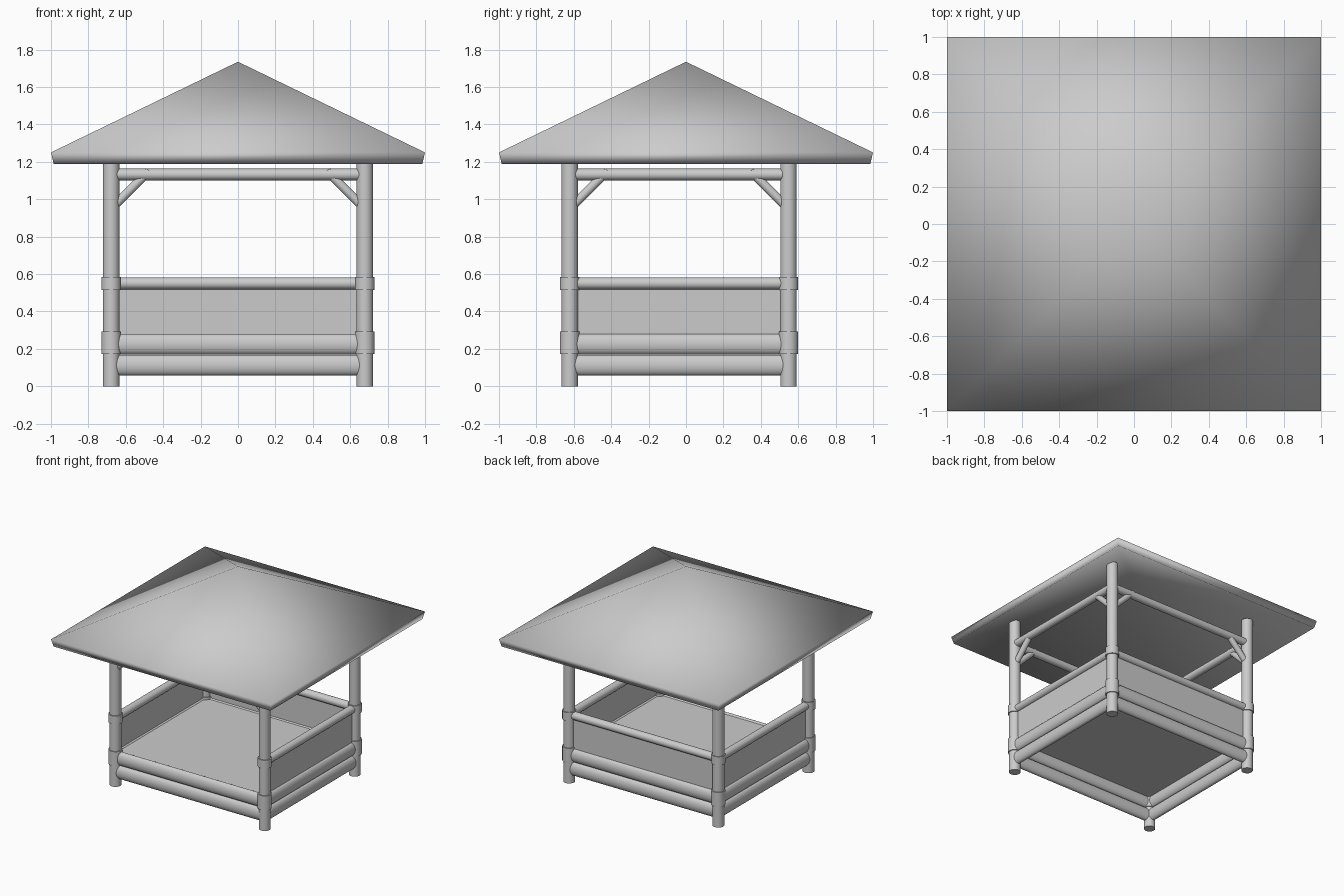
import bpy, bmesh, math
from mathutils import Vector

if "Cube" in bpy.data.objects:
    bpy.data.objects.remove(bpy.data.objects["Cube"])

PX, YF, YB = 0.678, -0.622, 0.548   # post positions
POST_R, GAP = 0.044, 0.028          # rails stop just inside the post surface


def finish(name, bm, smooth=True):
    me = bpy.data.meshes.new(name)
    bm.to_mesh(me)
    bm.free()
    ob = bpy.data.objects.new(name, me)
    bpy.context.collection.objects.link(ob)
    if smooth:
        bpy.ops.object.select_all(action='DESELECT')
        ob.select_set(True)
        bpy.context.view_layer.objects.active = ob
        bpy.ops.object.shade_smooth_by_angle(angle=math.radians(40))
    return ob


def pole(name, a, b, r, sides=32, flat=1.0):
    """Round bar from a to b; flat squeezes its horizontal depth."""
    a, b = Vector(a), Vector(b)
    bm = bmesh.new()
    bmesh.ops.create_cone(bm, cap_ends=True, segments=sides, radius1=r, radius2=r, depth=(b - a).length)
    bmesh.ops.scale(bm, vec=(flat, 1, 1), verts=bm.verts)
    rot = (b - a).to_track_quat('Z', 'Y').to_matrix().to_4x4()
    bmesh.ops.transform(bm, matrix=rot, verts=bm.verts)
    bmesh.ops.translate(bm, vec=(a + b) / 2, verts=bm.verts)
    return finish(name, bm)


def box(name, lo, hi):
    lo, hi = Vector(lo), Vector(hi)
    bm = bmesh.new()
    bmesh.ops.create_cube(bm, size=1)
    bmesh.ops.scale(bm, vec=hi - lo, verts=bm.verts)
    bmesh.ops.translate(bm, vec=(lo + hi) / 2, verts=bm.verts)
    return finish(name, bm, smooth=False)


# Hollow pyramid roof with a thin shell
bm = bmesh.new()
apex = bm.verts.new((0, 0, 1.735))
eave = [bm.verts.new((x, y, 1.25)) for x, y in ((-1, -1), (1, -1), (1, 1), (-1, 1))]
for i in range(4):
    bm.faces.new((eave[i], eave[(i + 1) % 4], apex))
for f in bm.faces:
    f.smooth = True
roof = finish("roof", bm, smooth=False)
shell = roof.modifiers.new("shell", 'SOLIDIFY')
shell.thickness = 0.064
shell.offset = -1

# Corner posts with two collars each
corners = {"front_left": (-PX, YF), "front_right": (PX, YF),
           "back_right": (PX, YB), "back_left": (-PX, YB)}
for name, (x, y) in corners.items():
    pole(name + "_post", (x, y, 0), (x, y, 1.33), POST_R)
    pole(name + "_lower_collar", (x, y, 0.172), (x, y, 0.292), 0.052)
    pole(name + "_upper_collar", (x, y, 0.515), (x, y, 0.585), 0.052)

# Rails, top beams and angled braces on each side
sides = {"front": ("front_left", "front_right"), "right": ("front_right", "back_right"),
         "back": ("back_right", "back_left"), "left": ("back_left", "front_left")}
for side, (p, q) in sides.items():
    a, b = Vector((*corners[p], 0)), Vector((*corners[q], 0))
    d = (b - a).normalized()
    # label, height, radius, depth squeeze
    rails = [("bottom_log", 0.113, 0.055, 0.6), ("floor_log", 0.225, 0.055, 0.6),
             ("top_beam", 1.132, 0.031, 1)]
    if side != "front":             # the front stays open for entry
        rails.append(("hand_rail", 0.55, 0.032, 1))
    for label, z, r, flat in rails:
        up = Vector((0, 0, z))
        pole(f"{side}_{label}", a + d * GAP + up, b - d * GAP + up, r, flat=flat)
    for end, base, s in (("start", a, d), ("finish", b, -d)):
        pole(f"{side}_{end}_brace", base + s * 0.02 + Vector((0, 0, 0.968)),
             base + s * 0.203 + Vector((0, 0, 1.151)), 0.024, 24)

# Floor and thin wall panels
T = 0.005
box("floor", (-PX, YF, 0.258), (PX, YB, 0.272))
box("back_panel", (-PX, YB - T, 0.25), (PX, YB + T, 0.55))
for name, x in (("left_panel", -PX), ("right_panel", PX)):
    box(name, (x - T, YF, 0.25), (x + T, YB, 0.55))
